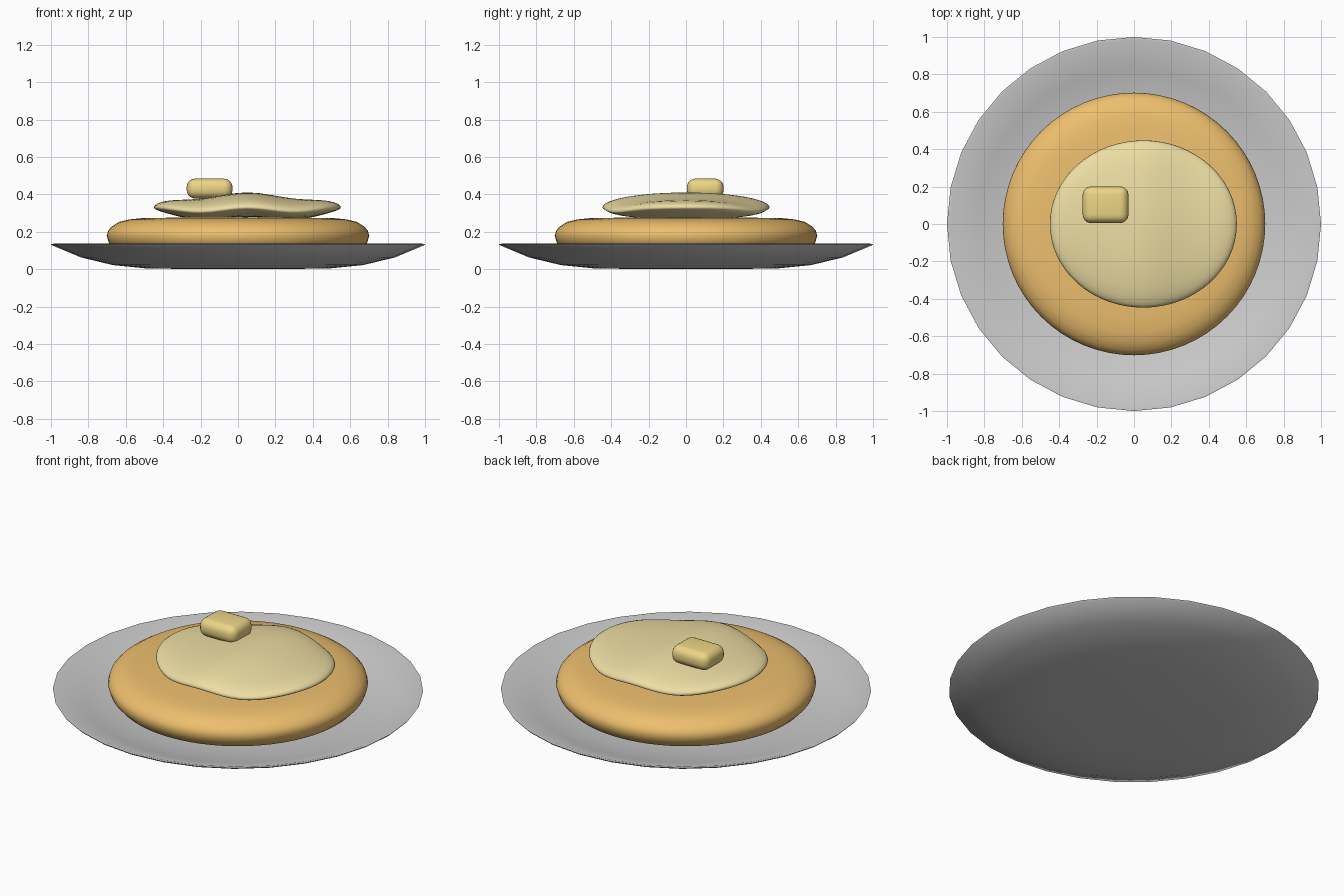
import bpy, bmesh, math

if "Cube" in bpy.data.objects:
    bpy.data.objects.remove(bpy.data.objects["Cube"])


def material(name, rgb):
    m = bpy.data.materials.new(name)
    m.diffuse_color = (*rgb, 1)
    m.use_nodes = True
    m.node_tree.nodes["Principled BSDF"].inputs["Base Color"].default_value = m.diffuse_color
    return m


def finish(bm, name, mat=None, angle=60):
    bmesh.ops.remove_doubles(bm, verts=bm.verts, dist=1e-5)
    bmesh.ops.recalc_face_normals(bm, faces=bm.faces)
    mesh = bpy.data.meshes.new(name)
    bm.to_mesh(mesh)
    bm.free()
    ob = bpy.data.objects.new(name, mesh)
    bpy.context.collection.objects.link(ob)
    if mat:
        mesh.materials.append(mat)
    bpy.ops.object.select_all(action='DESELECT')
    ob.select_set(True)
    bpy.context.view_layer.objects.active = ob
    bpy.ops.object.shade_smooth_by_angle(angle=math.radians(angle))
    return ob


def lathe(profile, steps):
    """Spin an (r, z) profile about the z axis, first point at the +y side."""
    bm = bmesh.new()
    vs = [bm.verts.new((0, r, z)) for r, z in profile]
    es = [bm.edges.new(pair) for pair in zip(vs, vs[1:])]
    bmesh.ops.spin(bm, geom=vs + es, axis=(0, 0, 1), cent=(0, 0, 0),
                   angle=2 * math.pi, steps=steps)
    bmesh.ops.remove_doubles(bm, verts=bm.verts, dist=1e-5)
    return bm


# plate: thin shallow dish
finish(lathe([(0, 0), (0.48, 0.003), (0.67, 0.022), (0.84, 0.063), (0.995, 0.128),
              (1.0, 0.135), (0.985, 0.136), (0.83, 0.085), (0.66, 0.047),
              (0.48, 0.03), (0, 0.027)], 32), "plate")

# pancake: thick disc with a rounded edge
finish(lathe([(0, 0.06), (0.5, 0.063), (0.6, 0.08), (0.66, 0.107), (0.69, 0.14),
              (0.702, 0.178), (0.695, 0.205), (0.675, 0.228), (0.635, 0.253),
              (0.58, 0.266), (0.5, 0.274), (0, 0.278)], 64),
       "pancake", material("pancake_brown", (0.85, 0.52, 0.155)))

# cream: flattened oval blob with gentle waves along x
N = 24
prof = []
for i in range(N + 1):
    a = -math.pi / 2 + math.pi * i / N
    s = math.sin(a)
    prof.append((max(0, math.cos(a)) if 0 < i < N else 0,
                 s * (0.08 if s > 0 else 0.05)))
bm = lathe(prof, 64)
for v in bm.verts:
    x, y, z = v.co
    wave = 0.011 * math.cos(2 * math.pi * x * 0.5 / 0.52)
    v.co = (0.05 + 0.5 * x, 0.447 * y, 0.319 + z + wave)
finish(bm, "cream", material("cream_yellow", (0.85, 0.73, 0.37)), 80)

# butter: small rounded block
bm = bmesh.new()
bmesh.ops.create_cube(bm, size=1)
for v in bm.verts:
    v.co = (-0.152 + v.co.x * 0.245, 0.103 + v.co.y * 0.196, 0.431 + v.co.z * 0.106)
bmesh.ops.bevel(bm, geom=bm.edges[:], offset=0.045, segments=5,
                profile=0.5, affect='EDGES')
finish(bm, "butter", material("butter_yellow", (0.85, 0.67, 0.24)), 80)
